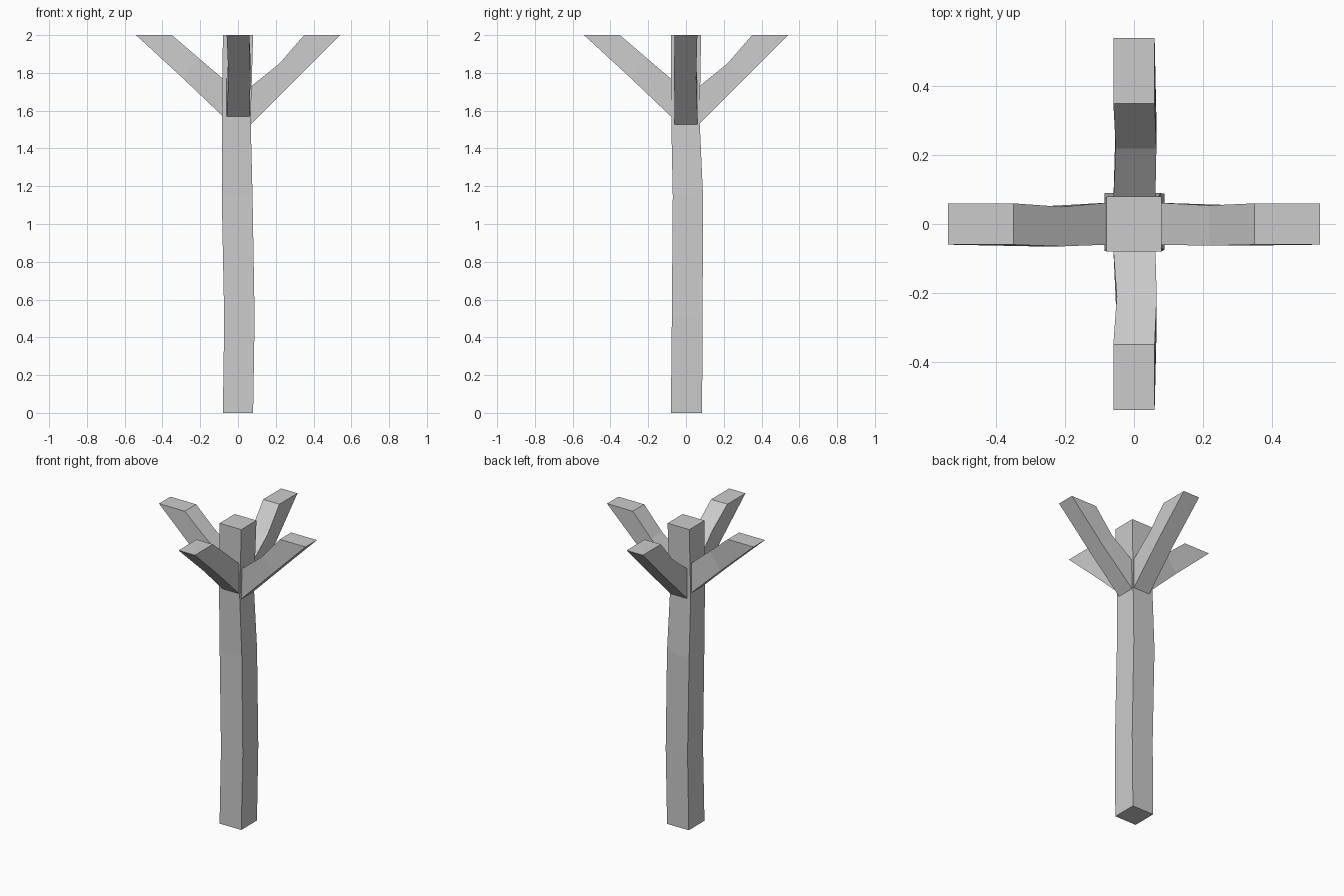
import bpy, bmesh
from mathutils import Vector

if "Cube" in bpy.data.objects:
    bpy.data.objects.remove(bpy.data.objects["Cube"])

# Single grey material
grey = bpy.data.materials.new("plain grey")
grey.use_nodes = True
colour = (0.6, 0.6, 0.6, 1)
grey.diffuse_color = colour
grey.node_tree.nodes["Principled BSDF"].inputs["Base Color"].default_value = colour


def loft(name, rings):
    """Flat-faced four-sided beam through a list of four-point rings."""
    bm = bmesh.new()
    loops = [[bm.verts.new(p) for p in ring] for ring in rings]
    for low, high in zip(loops, loops[1:]):
        for i in range(4):
            j = (i + 1) % 4
            bm.faces.new((low[i], low[j], high[j], high[i]))
    bm.faces.new(loops[0])
    bm.faces.new(loops[-1])
    bmesh.ops.recalc_face_normals(bm, faces=bm.faces)
    mesh = bpy.data.meshes.new(name)
    bm.to_mesh(mesh)
    bm.free()
    mesh.materials.append(grey)
    bpy.context.collection.objects.link(bpy.data.objects.new(name, mesh))


# Trunk: slightly wobbly square post (z, left x, right x, front y, back y)
sections = [
    (0, -0.08, 0.08, -0.08, 0.085),
    (0.5, -0.073, 0.088, -0.075, 0.088),
    (1.15, -0.086, 0.077, -0.07, 0.09),
    (1.55, -0.085, 0.067, -0.078, 0.072),
    (2, -0.08, 0.08, -0.08, 0.08),
]
loft("trunk", [[(a, c, z), (b, c, z), (b, d, z), (a, d, z)]
               for z, a, b, c, d in sections])

# Branch side profiles: (upper reach, upper z, lower reach, lower z)
tip = (0.35, 2, 0.54, 2)
sagging = [(0.065, 1.725, 0.065, 1.525), (0.22, 1.85, 0.31, 1.77), tip]
straight = [(0.075, 1.765, 0.075, 1.565), (0.21, 1.88, 0.29, 1.77), tip]

X, Y = Vector((1, 0, 0)), Vector((0, 1, 0))


def branch(name, out, side, profile, bend):
    """Beam leaning outward, its middle shifted sideways to the bend limits."""
    widths = [(-0.06, 0.062), bend, (-0.06, 0.06)]
    rings = []
    for (ru, zu, rl, zl), (s0, s1) in zip(profile, widths):
        rings.append([out * r + side * s + Vector((0, 0, z))
                      for r, z, s in ((ru, zu, s0), (ru, zu, s1),
                                      (rl, zl, s1), (rl, zl, s0))])
    loft(name, rings)


branch("left_branch", X, Y, sagging, (-0.063, 0.054))
branch("right_branch", -X, Y, straight, (-0.065, 0.05))
branch("back_branch", Y, X, sagging, (-0.053, 0.065))
branch("front_branch", -Y, X, straight, (-0.05, 0.066))
